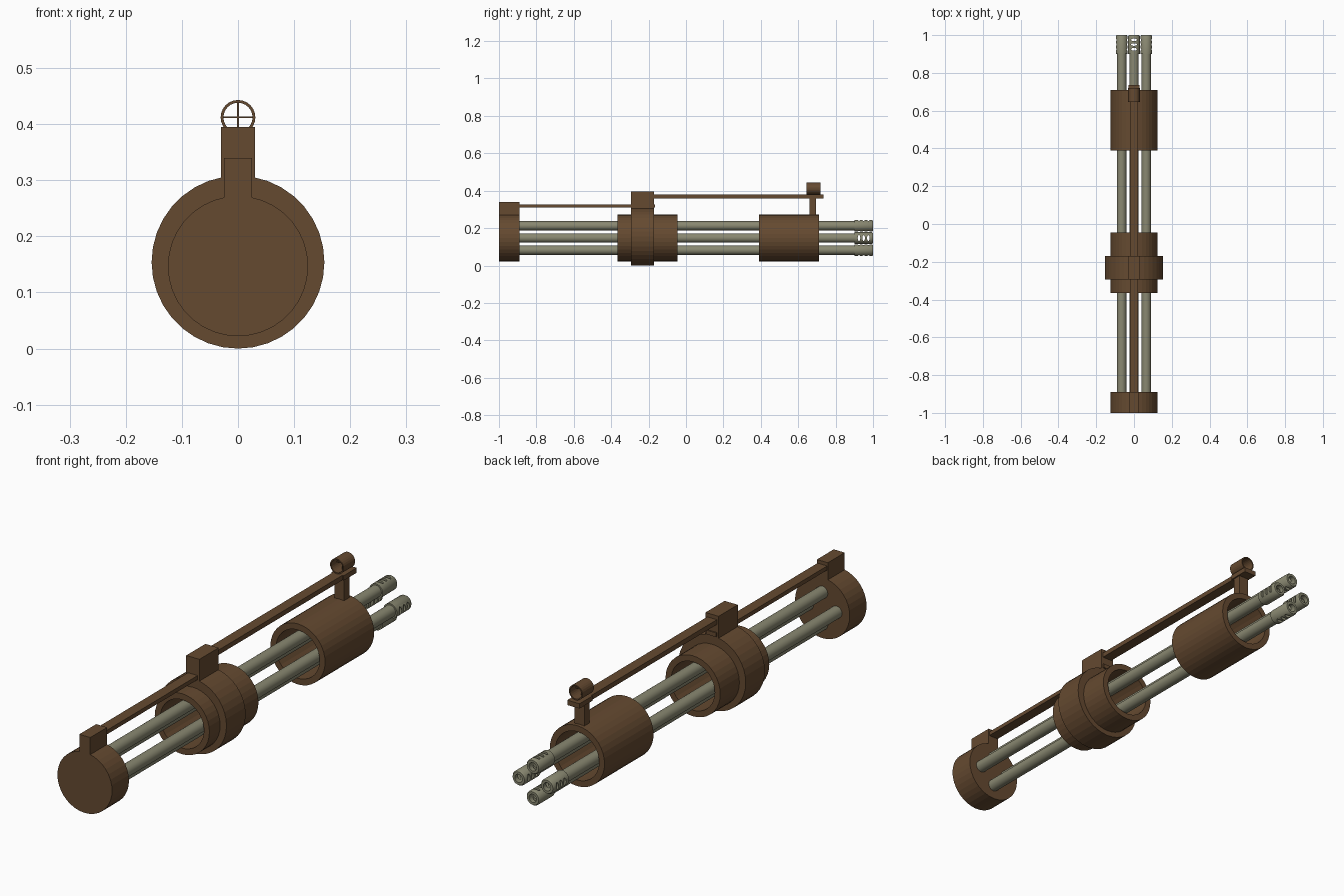
import bpy, bmesh, math
from mathutils import Matrix, Vector

cube = bpy.data.objects.get("Cube")
if cube:
    bpy.data.objects.remove(cube, do_unlink=True)

AXIS_Z = 0.147      # height of the barrel cluster axis
ALONG_Y = Matrix.Rotation(-math.pi / 2, 4, 'X')


def material(name, rgb):
    m = bpy.data.materials.new(name)
    m.use_nodes = True
    m.diffuse_color = (*rgb, 1)
    m.node_tree.nodes["Principled BSDF"].inputs["Base Color"].default_value = (*rgb, 1)
    return m


brown = material("dark brown", (0.13, 0.068, 0.03))
olive = material("olive grey metal", (0.25, 0.245, 0.165))


def finish(name, bm, mat, smooth=False):
    bmesh.ops.recalc_face_normals(bm, faces=bm.faces)
    me = bpy.data.meshes.new(name)
    bm.to_mesh(me)
    bm.free()
    ob = bpy.data.objects.new(name, me)
    bpy.context.collection.objects.link(ob)
    me.materials.append(mat)
    if smooth:
        bpy.ops.object.select_all(action='DESELECT')
        ob.select_set(True)
        bpy.context.view_layer.objects.active = ob
        bpy.ops.object.shade_smooth_by_angle(angle=math.radians(35))
    return ob


def box(name, half_x, y0, y1, z0, z1, mat=brown):
    bm = bmesh.new()
    bmesh.ops.create_cube(bm, size=1)
    bmesh.ops.scale(bm, verts=bm.verts, vec=(2 * half_x, y1 - y0, z1 - z0))
    bmesh.ops.translate(bm, verts=bm.verts, vec=(0, (y0 + y1) / 2, (z0 + z1) / 2))
    return finish(name, bm, mat)


def lathe(name, profile, x, z, mat, sides, closed=False, smooth=False):
    """Spin a (radius, y) profile about an axis parallel to y."""
    bm = bmesh.new()
    vs = [bm.verts.new((r, y, 0)) for r, y in profile]
    edges = [bm.edges.new(pair) for pair in zip(vs, vs[1:])]
    if closed:
        edges.append(bm.edges.new((vs[-1], vs[0])))
    bmesh.ops.spin(bm, geom=vs + edges, cent=(0, 0, 0), axis=(0, 1, 0),
                   angle=2 * math.pi, steps=sides)
    bmesh.ops.remove_doubles(bm, verts=bm.verts, dist=1e-5)
    bmesh.ops.translate(bm, verts=bm.verts, vec=(x, 0, z))
    return finish(name, bm, mat, smooth)


def tube(name, outer, inner, y0, y1, z, sides=36):
    ring = [(outer, y0), (outer, y1), (inner, y1), (inner, y0)]
    return lathe(name, ring, 0, z, brown, sides, closed=True)


# Rear cap and hollow drums
lathe("rear_cap", [(0, -1), (0.125, -1), (0.125, -0.89), (0, -0.89)], 0, AXIS_Z, brown, 36)
tube("middle_drum", 0.125, 0.1, -0.365, -0.045, AXIS_Z)
tube("middle_collar", 0.154, 0.115, -0.295, -0.17, 0.154)
tube("front_drum", 0.125, 0.1, 0.39, 0.71, AXIS_Z)

# Mounting blocks and rails
box("rear_block", 0.025, -1, -0.89, 0.25, 0.34)
box("middle_block", 0.03, -0.295, -0.17, 0.285, 0.395)
box("rear_rail", 0.022, -0.9, -0.165, 0.309, 0.326)
box("front_rail", 0.022, -0.18, 0.66, 0.359, 0.379)
box("sight_plate", 0.028, 0.65, 0.735, 0.359, 0.379)
box("sight_post", 0.022, 0.66, 0.695, 0.26, 0.362)

# Ring sight with crosshair
tube("sight_ring", 0.031, 0.026, 0.645, 0.72, 0.412, sides=24)
box("crosshair_upright", 0.0015, 0.68, 0.684, 0.384, 0.44)
box("crosshair_bar", 0.028, 0.68, 0.684, 0.4105, 0.4135)

# Four barrels, each with a vented muzzle
for i, name in enumerate(("left", "top", "right", "bottom")):
    angle = i * math.pi / 2
    out = Vector((math.cos(angle), 0, math.sin(angle)))
    x, z = 0.065 * out.x, AXIS_Z + 0.065 * out.z
    lathe(name + "_barrel", [(0, -0.9), (0.025, -0.9), (0.025, 0.91), (0, 0.91)],
          x, z, olive, 24, smooth=True)
    muzzle = lathe(name + "_muzzle",
                   [(0, 0.9), (0.031, 0.9), (0.031, 0.994), (0.027, 1),
                    (0.017, 1), (0.017, 0.91), (0, 0.91)],
                   x, z, olive, 24)

    # Oval vents cut on the inner and outer sides
    bm = bmesh.new()
    turn = Matrix.Rotation(-angle, 4, 'Y') @ Matrix.Rotation(math.pi / 2, 4, 'Y')
    for k in range(3):
        place = Matrix.Translation((x, 0.925 + 0.025 * k, z)) @ turn
        bmesh.ops.create_cone(bm, cap_ends=True, segments=12, radius1=1, radius2=1, depth=0.1,
                              matrix=place @ Matrix.Diagonal((0.016, 0.007, 1, 1)))
    cutter = finish(name + "_vent_cutter", bm, olive)
    cutter.hide_render = True
    cut = muzzle.modifiers.new("vents", 'BOOLEAN')
    cut.operation = 'DIFFERENCE'
    cut.solver = 'EXACT'
    cut.object = cutter

    # Keep only the cut result
    bpy.context.view_layer.update()
    depsgraph = bpy.context.evaluated_depsgraph_get()
    result = bpy.data.meshes.new_from_object(muzzle.evaluated_get(depsgraph))
    muzzle.modifiers.clear()
    muzzle.data = result
    bpy.data.objects.remove(cutter, do_unlink=True)
    bpy.ops.object.select_all(action='DESELECT')
    muzzle.select_set(True)
    bpy.context.view_layer.objects.active = muzzle
    bpy.ops.object.shade_smooth_by_angle(angle=math.radians(35))
